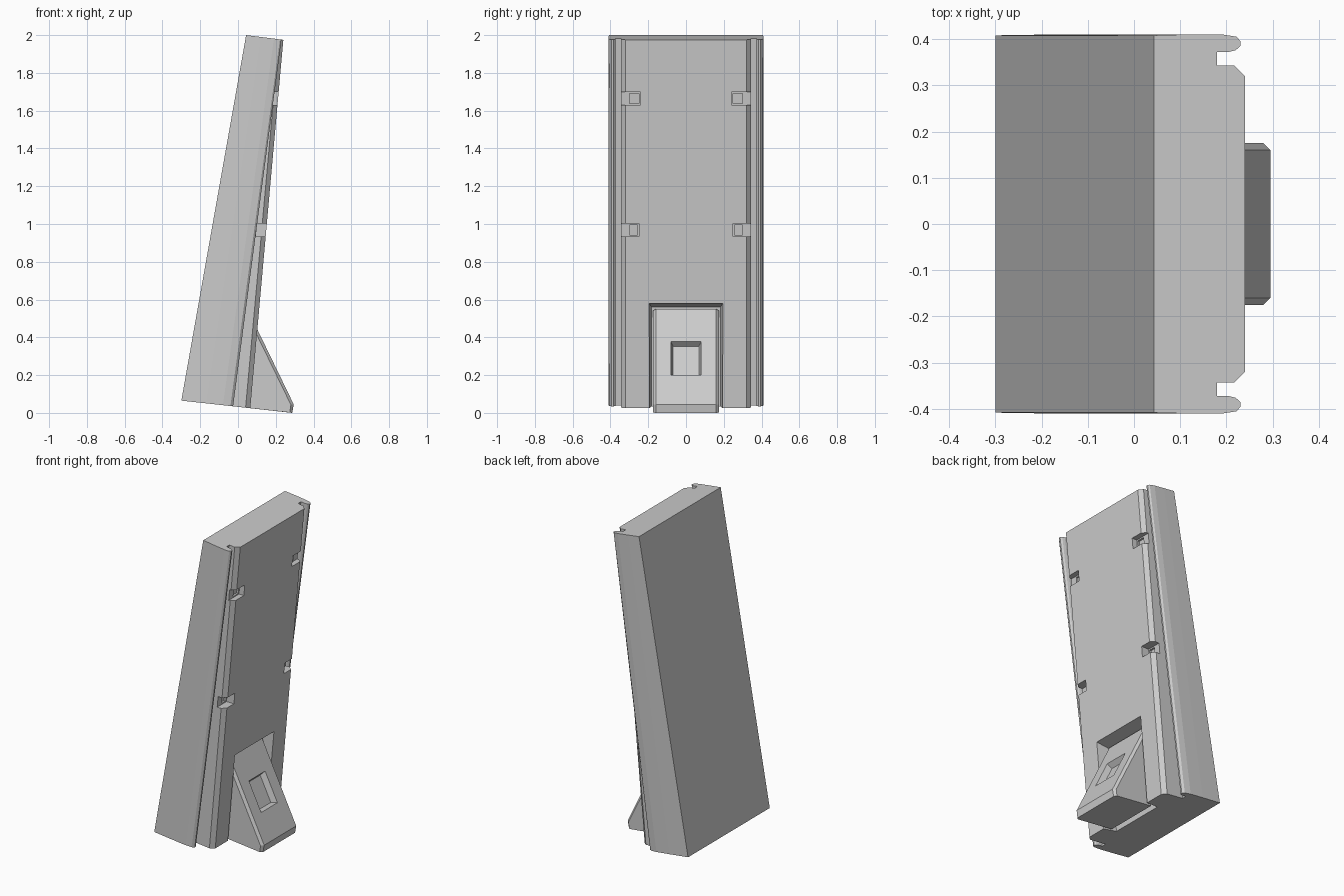
import bpy, bmesh
from mathutils import Vector

if "Cube" in bpy.data.objects:
    bpy.data.objects.remove(bpy.data.objects["Cube"])


def loft(name, loops):
    """Skin a closed solid through matching loops of 3D points."""
    bm = bmesh.new()
    rings = [[bm.verts.new(p) for p in loop] for loop in loops]
    n = len(rings[0])
    for a, b in zip(rings, rings[1:]):
        for i in range(n):
            j = (i + 1) % n
            bm.faces.new((a[i], a[j], b[j], b[i]))
    bm.faces.new(rings[0][::-1])
    bm.faces.new(rings[-1])
    bmesh.ops.recalc_face_normals(bm, faces=bm.faces)
    me = bpy.data.meshes.new(name)
    bm.to_mesh(me)
    bm.free()
    ob = bpy.data.objects.new(name, me)
    bpy.context.scene.collection.objects.link(ob)
    return ob


def cut(ob, cutter):
    """Subtract the cutter and discard it."""
    cutter.hide_render = True
    mod = ob.modifiers.new("cut", 'BOOLEAN')
    mod.operation, mod.solver, mod.object = 'DIFFERENCE', 'EXACT', cutter
    dg = bpy.context.evaluated_depsgraph_get()
    dg.update()
    me = bpy.data.meshes.new_from_object(ob.evaluated_get(dg))
    ob.modifiers.clear()
    ob.data = me
    bpy.data.objects.remove(cutter)


# Tapered leaning slab: half section as (y, x at bottom, x at top)
half = [(.408, -.30, .043), (.41, -.17, .12), (.41, -.08, .19),
        (.405, -.04, .222), (.395, -.026, .23), (.385, -.026, .23),
        (.376, -.034, .22), (.372, -.048, .205), (.372, -.075, .18),
        (.343, -.075, .18), (.343, .04, .217), (.32, .065, .24)]
section = half + [(-y, b, t) for y, b, t in reversed(half)]
body = loft("slab_body", [
    [(b, y, .032 - .11 * b) for y, b, t in section],
    [(t, y, 2.0 - .127 * (t - .043)) for y, b, t in section]])

# Recess behind the foot, open at the bottom
cut(body, loft("recess_cutter", [
    [(-.03, -.182, -.05), (-.03, .182, -.05), (.03, .182, .56), (.03, -.182, .56)],
    [(.165, -.208, -.05), (.165, .208, -.05), (.20, .208, .60), (.20, -.208, .60)]]))


def face_x(z):
    return .065 + .175 * (z - .025) / 1.95


def notch(z, y0, y1, h, depth):
    loops = []
    for zz in (z - h, z + h):
        f = face_x(zz)
        loops.append([(f - depth, y0, zz), (f + .05, y0, zz),
                      (f + .05, y1, zz), (f - depth, y1, zz)])
    return loft("notch_cutter", loops)


# Edge notches, each with a deeper inner pocket
for z, inner, depth in ((.968, .25, .052), (1.665, .24, .034)):
    for s in (-1, 1):
        cut(body, notch(z, s * inner, s * .36, .034, depth))
        cut(body, notch(z, s * (inner + .008), s * .30, .026, depth + .012))

# Wedge foot with bevelled side edges
core = [(.02, .0298), (.287, .0), (.295, .045), (.05, .55), (.02, .55)]
side = [(.02, .0298), (.274, .002), (.280, .043), (.038, .54), (.02, .54)]
foot = loft("support_foot", [[(x, y, z) for x, z in prof] for y, prof in
                             ((-.175, side), (-.16, core), (.16, core), (.175, side))])

# Rectangular window pocket in the foot face
low, high = Vector((.295, 0, .045)), Vector((.05, 0, .55))
along = (high - low).normalized()
out = Vector((along.z, 0, -along.x))
mid = low.lerp(high, (.29 - .045) / .505)


def window(w, h, d):
    return [mid + along * (b * h) + out * d + Vector((0, a * w, 0))
            for a, b in ((-1, -1), (1, -1), (1, 1), (-1, 1))]


cut(foot, loft("window_cutter", [window(.088, .106, .02), window(.068, .085, -.035)]))
